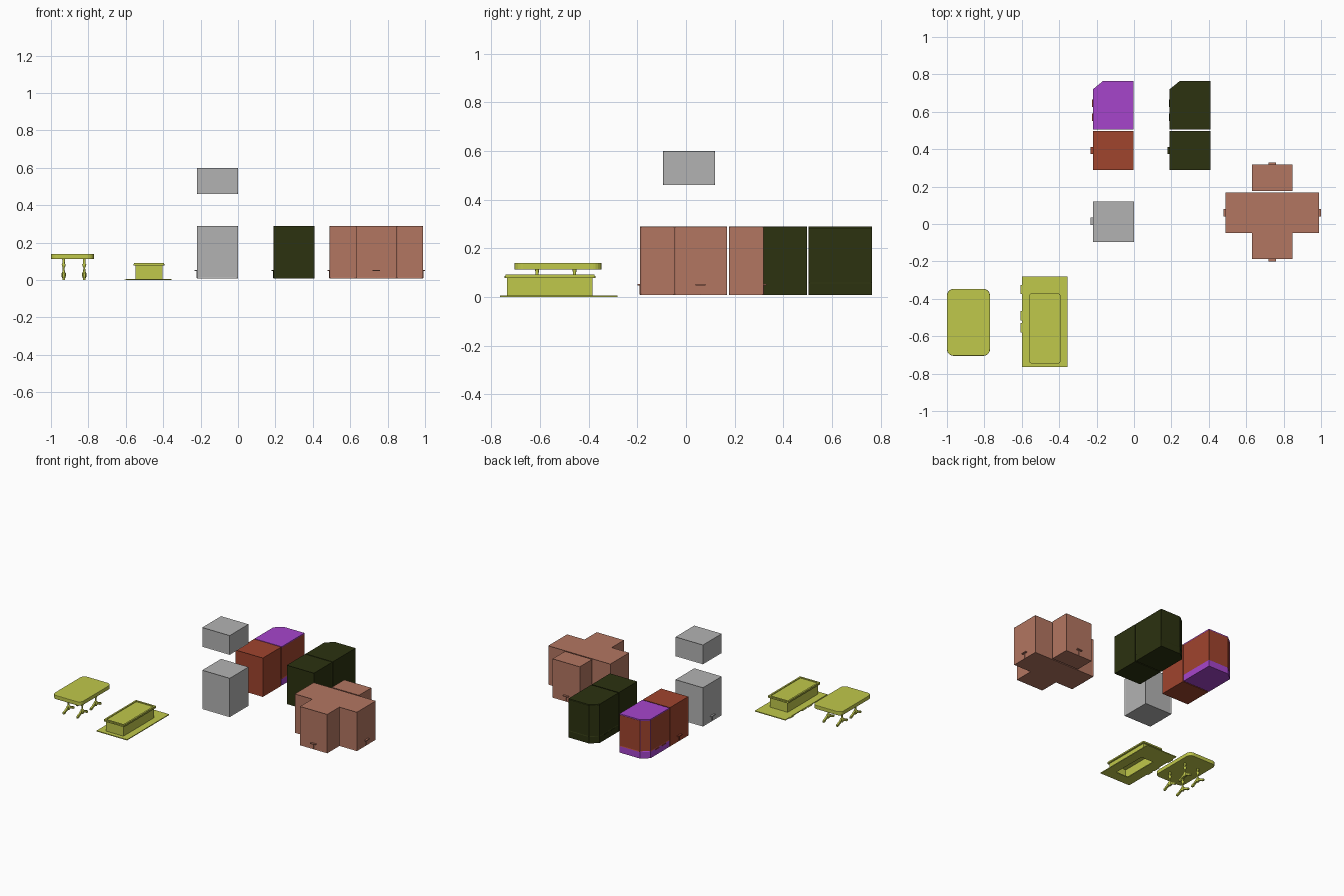
import bpy, bmesh, math
from mathutils import Vector

if "Cube" in bpy.data.objects:
    bpy.data.objects.remove(bpy.data.objects["Cube"], do_unlink=True)


def material(name, rgb):
    m = bpy.data.materials.new(name)
    m.use_nodes = True
    m.diffuse_color = (*rgb, 1)
    m.node_tree.nodes["Principled BSDF"].inputs["Base Color"].default_value = (*rgb, 1)
    return m


GREY = material("light grey", (0.45, 0.45, 0.45))
PURPLE = material("purple", (0.38, 0.06, 0.6))
RED = material("brick red", (0.35, 0.058, 0.027))
DARK = material("dark olive", (0.025, 0.032, 0.005))
PINK = material("dusty pink", (0.45, 0.18, 0.12))
LIME = material("lime yellow", (0.53, 0.58, 0.07))


def finish(bm, name, *mats):
    bmesh.ops.recalc_face_normals(bm, faces=bm.faces)
    mesh = bpy.data.meshes.new(name)
    bm.to_mesh(mesh)
    bm.free()
    ob = bpy.data.objects.new(name, mesh)
    bpy.context.collection.objects.link(ob)
    for m in mats:
        mesh.materials.append(m)
    return ob


def prism_mesh(points, z0, z1):
    bm = bmesh.new()
    base = bm.faces.new([bm.verts.new((x, y, z0)) for x, y in points])
    top = bmesh.ops.extrude_face_region(bm, geom=[base])["geom"]
    moved = [v for v in top if isinstance(v, bmesh.types.BMVert)]
    bmesh.ops.translate(bm, verts=moved, vec=(0, 0, z1 - z0))
    bmesh.ops.recalc_face_normals(bm, faces=bm.faces)
    return bm


def rect(x0, x1, y0, y1):
    return [(x0, y0), (x1, y0), (x1, y1), (x0, y1)]


def prism(name, points, z0, z1, mat):
    return finish(prism_mesh(points, z0, z1), name, mat)


def cabinet(name, points, z0, z1, mat, frame_mat=None):
    """Carcass whose upright sides are framed, slightly sunken panels."""
    bm = prism_mesh(points, z0, z1)
    sides = [f for f in bm.faces if abs(f.normal.z) < 0.5]
    rings = bmesh.ops.inset_individual(bm, faces=sides, thickness=0.006, depth=-0.002)["faces"]
    if frame_mat:  # only the slanted corner gets a contrasting frame
        slanted = [f for f in sides if min(abs(f.normal.x), abs(f.normal.y)) > 0.3]
        edge_verts = {v for f in slanted for v in f.verts}
        for f in rings:
            if f not in sides and sum(v in edge_verts for v in f.verts) == 2:
                f.material_index = 1
    return finish(bm, name, mat, frame_mat or mat)


def handle(name, x, y, direction, mat):
    """Horizontal pull on a short stem; direction is the outward normal."""
    out = Vector(direction)
    side = Vector((-out.y, out.x))

    def plate(half, depth):
        o = Vector((x, y))
        return [tuple(o + side * s * half + out * d)
                for s, d in ((-1, -0.004), (1, -0.004), (1, depth), (-1, depth))]
    prism(name + "_bar", plate(0.02, 0.012), 0.047, 0.053, mat)
    prism(name + "_stem", plate(0.002, 0.003), 0.01, 0.047, mat)


def corner_points(x0, x1, y0, y1):
    return [(x0, y0), (x1, y0), (x1, y1), (x0 + 0.055, y1), (x0, y1 - 0.045)]


Z0, Z1 = 0.008, 0.29

# Grey base and wall cabinets
grey_plan = rect(-0.22, 0, -0.095, 0.12)
cabinet("grey_base_cabinet", grey_plan, Z0, Z1, GREY)
cabinet("grey_wall_cabinet", grey_plan, 0.46, 0.6, GREY)
handle("grey_handle", -0.22, 0.015, (-1, 0), GREY)

# Straight and corner cabinets, one row in red and purple, one in dark olive
for name, x, mat in (("red", -0.22, RED), ("dark", 0.19, DARK)):
    cabinet(name + "_base_cabinet", rect(x, x + 0.218, 0.288, 0.498), Z0, Z1, mat)
    handle(name + "_handle", x, 0.393, (-1, 0), mat)
    plan = corner_points(x, x + 0.218, 0.504, 0.765)
    trim = PURPLE if mat is RED else DARK
    prism(name + "_corner_plinth", plan, Z0, 0.055, trim)
    cabinet(name + "_corner_carcass", plan, 0.055, 0.283, mat, trim)
    prism(name + "_corner_top", plan, 0.283, Z1, trim)
    for i, y in enumerate((0.57, 0.645)):
        prism(f"{name}_corner_pull_{i}", rect(x - 0.004, x + 0.003, y - 0.02, y + 0.02),
              0.047, 0.053, mat)

# Pink cross-shaped island
tee = [(0.49, -0.048), (0.63, -0.048), (0.63, -0.188), (0.848, -0.188),
       (0.848, -0.048), (0.988, -0.048), (0.988, 0.168), (0.49, 0.168)]
cabinet("pink_island", tee, Z0, Z1, PINK)
cabinet("pink_island_rear", rect(0.63, 0.848, 0.176, 0.318), Z0, Z1, PINK)
for name, x, y, d in (("front", 0.739, -0.188, (0, -1)), ("rear", 0.739, 0.318, (0, 1)),
                      ("right", 0.49, 0.06, (-1, 0)), ("left", 0.988, 0.06, (1, 0))):
    handle("pink_handle_" + name, x, y, d, PINK)


# Dining table with a rounded top
def rounded(x0, x1, y0, y1, r, steps=5):
    corners = ((x1 - r, y1 - r), (x0 + r, y1 - r), (x0 + r, y0 + r), (x1 - r, y0 + r))
    return [(cx + r * math.cos(a), cy + r * math.sin(a))
            for q, (cx, cy) in enumerate(corners)
            for a in [math.pi / 2 * (q + i / steps) for i in range(steps + 1)]]


top = prism("table_top", rounded(-1, -0.77, -0.705, -0.347, 0.035), 0.112, 0.14, LIME)
bevel = top.modifiers.new("soft_rim", "BEVEL")
bevel.width, bevel.segments = 0.003, 2


def lathe(name, x, y, profile, mat, sides=12):
    bm = bmesh.new()
    rings = [[bm.verts.new((x + r * math.cos(2 * math.pi * i / sides),
                            y + r * math.sin(2 * math.pi * i / sides), z))
              for i in range(sides)] for r, z in profile]
    for a, b in zip(rings, rings[1:]):
        for i in range(sides):
            j = (i + 1) % sides
            bm.faces.new((a[i], a[j], b[j], b[i]))
    bm.faces.new(rings[0])
    bm.faces.new(rings[-1])
    ob = finish(bm, name, mat)
    for p in ob.data.polygons:
        p.use_smooth = len(p.vertices) == 4


def foot(name, x, y, side):
    """Splayed foot: a side profile in y and z, extruded in x."""
    profile = [(0, 0.045), (0.035, 0.022), (0.06, 0.012), (0.06, 0),
               (0.045, 0), (0.03, 0.01), (0, 0.02)]
    bm = bmesh.new()
    face = bm.faces.new([bm.verts.new((x - 0.006, y + side * a, z)) for a, z in profile])
    new = bmesh.ops.extrude_face_region(bm, geom=[face])["geom"]
    bmesh.ops.translate(bm, vec=(0.012, 0, 0),
                        verts=[v for v in new if isinstance(v, bmesh.types.BMVert)])
    finish(bm, name, LIME)


leg = [(0.009, 0.012), (0.013, 0.025), (0.012, 0.036), (0.006, 0.045), (0.005, 0.065),
       (0.009, 0.074), (0.011, 0.082), (0.006, 0.09), (0.008, 0.113)]
for i, x in enumerate((-0.932, -0.822)):
    for j, y in enumerate((-0.612, -0.458)):
        lathe(f"table_leg_{i}{j}", x, y, leg, LIME)
        for side in (-1, 1):
            foot(f"table_foot_{i}{j}_{'front' if side < 0 else 'rear'}", x, y, side)

# Counter: hollow body on a floor plate, with a lipped tray on top
def frame(name, outer, inner, z0, z1, mat):
    """Rectangular ring with an open middle."""
    bm = bmesh.new()
    loops = [[bm.verts.new((x, y, z)) for x, y in rect(*r)]
             for r, z in ((outer, z0), (outer, z1), (inner, z1), (inner, z0))]
    for a, b in zip(loops, loops[1:] + loops[:1]):
        for i in range(4):
            j = (i + 1) % 4
            bm.faces.new((a[i], a[j], b[j], b[i]))
    return finish(bm, name, mat)


frame("counter_floor_plate", (-0.6, -0.355, -0.765, -0.282), (-0.525, -0.425, -0.69, -0.43),
      0, 0.006, LIME)
frame("counter_body", (-0.547, -0.405, -0.735, -0.385), (-0.54, -0.412, -0.728, -0.392),
      0.006, 0.08, LIME)
prism("counter_top", rounded(-0.56, -0.393, -0.745, -0.372, 0.012), 0.078, 0.086, LIME)
frame("counter_rim", (-0.557, -0.396, -0.742, -0.375), (-0.545, -0.408, -0.73, -0.387),
      0.086, 0.091, LIME)
for i, y in enumerate((-0.35, -0.49, -0.555)):
    prism(f"counter_plate_tab_{i}", rect(-0.608, -0.6, y - 0.025, y + 0.025), 0, 0.004, LIME)
